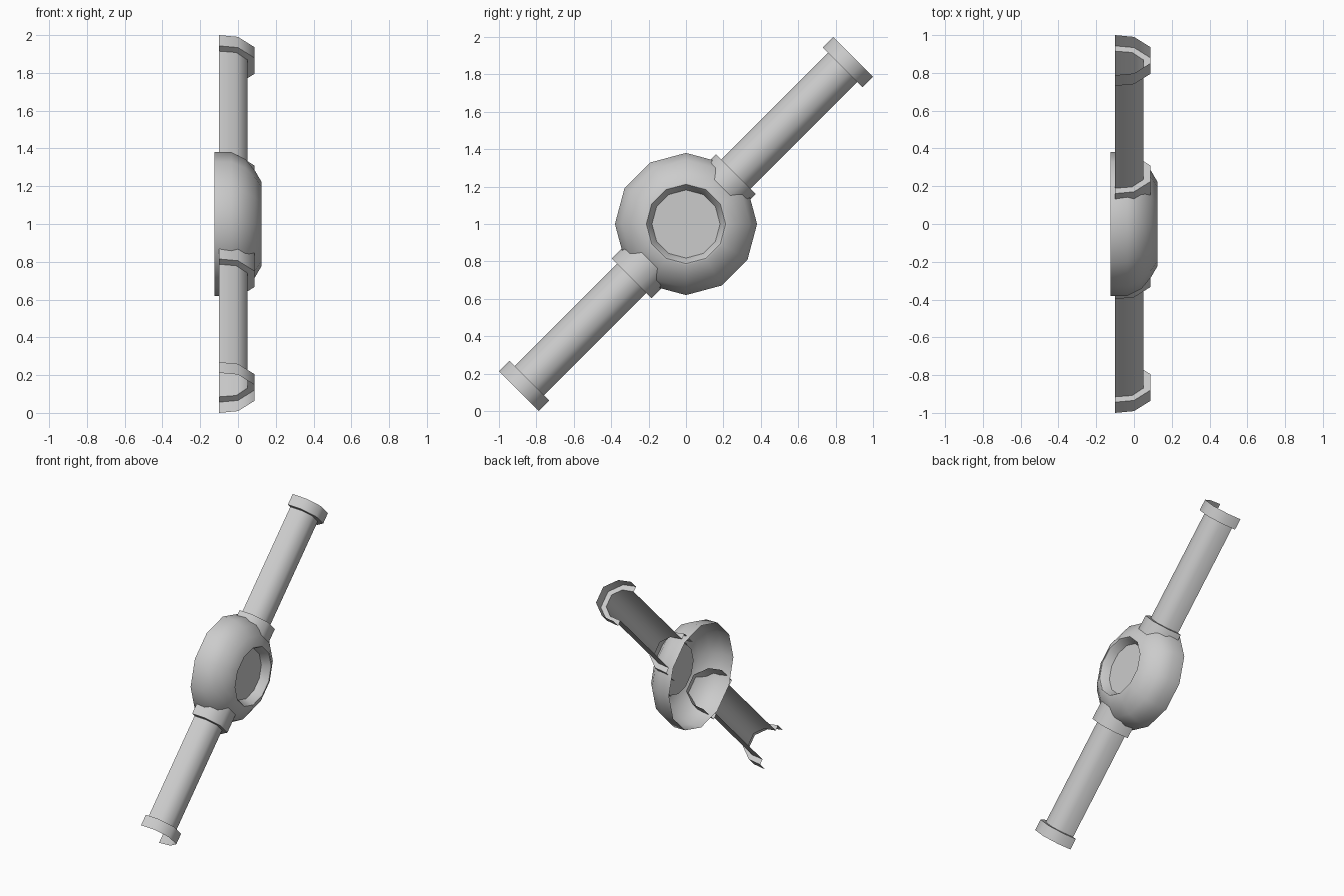
import bpy, bmesh, math
from mathutils import Vector

if "Cube" in bpy.data.objects:
    bpy.data.objects.remove(bpy.data.objects["Cube"])

CENTRE = Vector((0, 0, 1))
R = math.sqrt(0.5)


def skin(name, rings, closed=False, cap=False, angle=55):
    """Bridge rows of points into one sheet; optionally close rows and cap the last."""
    bm = bmesh.new()
    rows = [[bm.verts.new(p) for p in ring] for ring in rings]
    n = len(rows[0])
    for a, b in zip(rows, rows[1:]):
        for i in range(n if closed else n - 1):
            j = (i + 1) % n
            bm.faces.new((a[i], a[j], b[j], b[i]))
    if cap:
        bm.faces.new(rows[-1])
    mesh = bpy.data.meshes.new(name)
    bm.to_mesh(mesh)
    bm.free()
    obj = bpy.data.objects.new(name, mesh)
    bpy.context.collection.objects.link(obj)
    bpy.ops.object.select_all(action='DESELECT')
    obj.select_set(True)
    bpy.context.view_layer.objects.active = obj
    bpy.ops.object.shade_smooth_by_angle(angle=math.radians(angle))
    return obj


# Open-backed twelve-sided dome with a recessed round face (x, radius)
dome_profile = [(-0.125, 0.38), (-0.035, 0.38), (0.04, 0.343), (0.09, 0.282),
                (0.125, 0.222), (0.125, 0.212), (0.113, 0.203), (0.065, 0.182)]
rings = []
for x, r in dome_profile:
    rings.append([CENTRE + Vector((x, r * math.cos(k * math.tau / 12),
                                   r * math.sin(k * math.tau / 12))) for k in range(12)])
skin("junction_dome", rings, closed=True, cap=True, angle=50)

# Half-round cross-sections (x, sideways offset)
wide_half = [(-0.10, 0.15), (0.0, 0.137), (0.087, 0.06)]
slim_half = [(-0.10, 0.11), (-0.01, 0.10), (0.05, 0.045)]


def mirrored(half):
    return half + [(x, -w) for x, w in reversed(half)]


WIDE, SLIM = mirrored(wide_half), mirrored(slim_half)


def pipe(name, side, collar_end):
    """Half pipe along the diagonal: collar, slim tube, end flange."""
    stations = [(0.24, WIDE), (collar_end, WIDE), (collar_end, SLIM),
                (1.184, SLIM), (1.184, WIDE), (1.264, WIDE)]
    along = Vector((0, R, R)) * side
    across = Vector((0, -R, R)) * side
    rows = [[CENTRE + along * s + across * w + Vector((x, 0, 0)) for x, w in sec]
            for s, sec in stations]
    return skin(name, rows)


pipe("upper_pipe", 1, 0.378)
pipe("lower_pipe", -1, 0.412)
